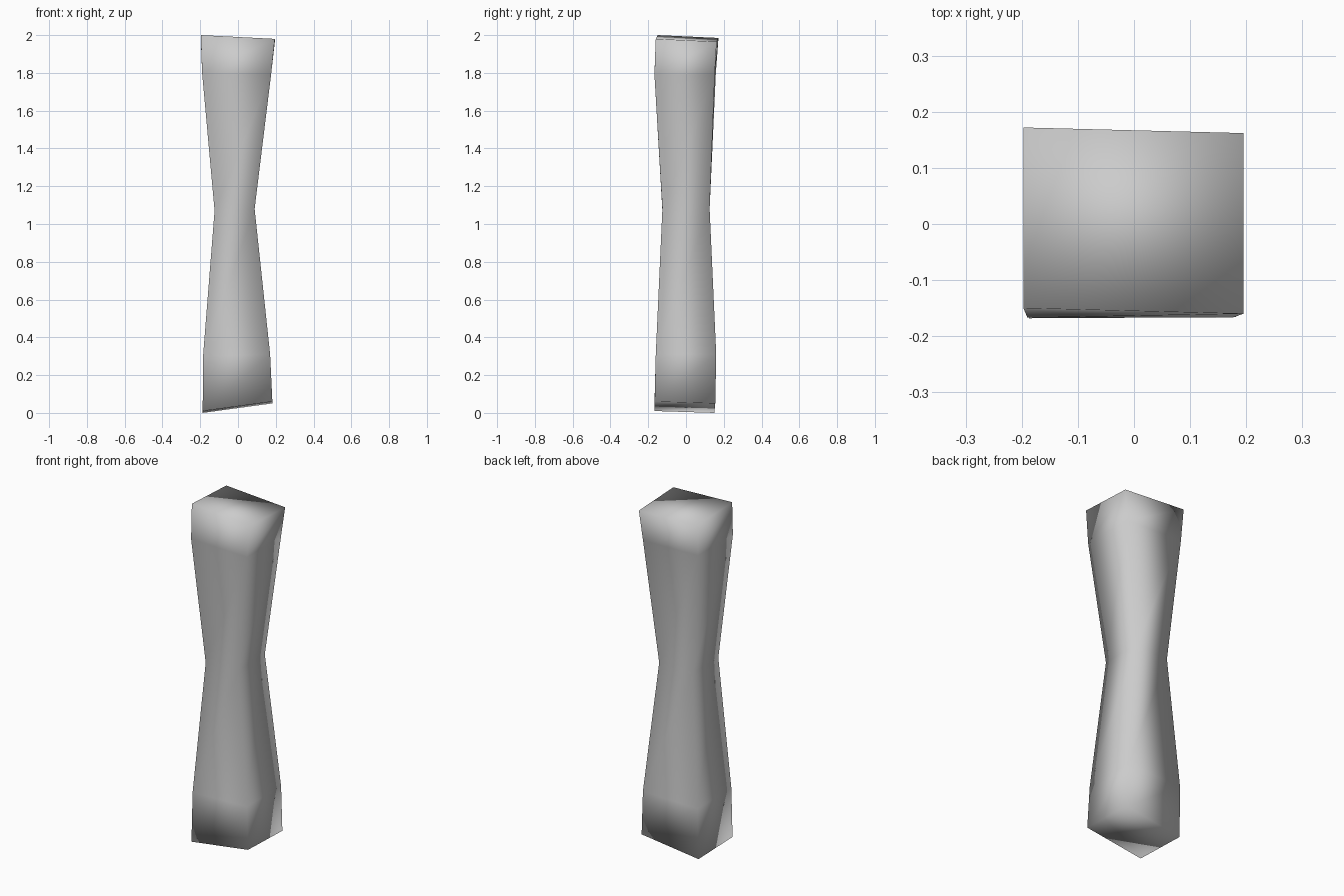
import bpy, bmesh

# Cross-sections bottom to top; corners: front left, front right, back right, back left
rings = [
    [(-0.187, -0.168, 0.01), (0.182, -0.166, 0.06), (0.182, 0.155, 0.05), (-0.187, 0.15, 0.0)],
    [(-0.185, -0.16, 0.30), (0.17, -0.16, 0.31), (0.17, 0.16, 0.31), (-0.185, 0.157, 0.30)],
    [(-0.124, -0.125, 1.07), (0.088, -0.125, 1.08), (0.088, 0.125, 1.08), (-0.124, 0.122, 1.07)],
    [(-0.19, -0.167, 1.80), (0.175, -0.167, 1.79), (0.175, 0.152, 1.79), (-0.19, 0.158, 1.80)],
    [(-0.197, -0.15, 2.0), (0.195, -0.16, 1.98), (0.195, 0.162, 1.965), (-0.197, 0.172, 1.985)],
]

# Loft the post through its sections and cap both ends
bm = bmesh.new()
loops = [[bm.verts.new(p) for p in ring] for ring in rings]
for low, high in zip(loops, loops[1:]):
    for i in range(4):
        j = (i + 1) % 4
        bm.faces.new((low[i], low[j], high[j], high[i]))
bm.faces.new(loops[0][::-1])
bm.faces.new(loops[-1])
bmesh.ops.recalc_face_normals(bm, faces=bm.faces)

# Soft shading over the whole post
for face in bm.faces:
    face.smooth = True

mesh = bpy.data.meshes.new("waisted_post")
bm.to_mesh(mesh)
bm.free()
post = bpy.data.objects.new("waisted_post", mesh)
bpy.context.collection.objects.link(post)
